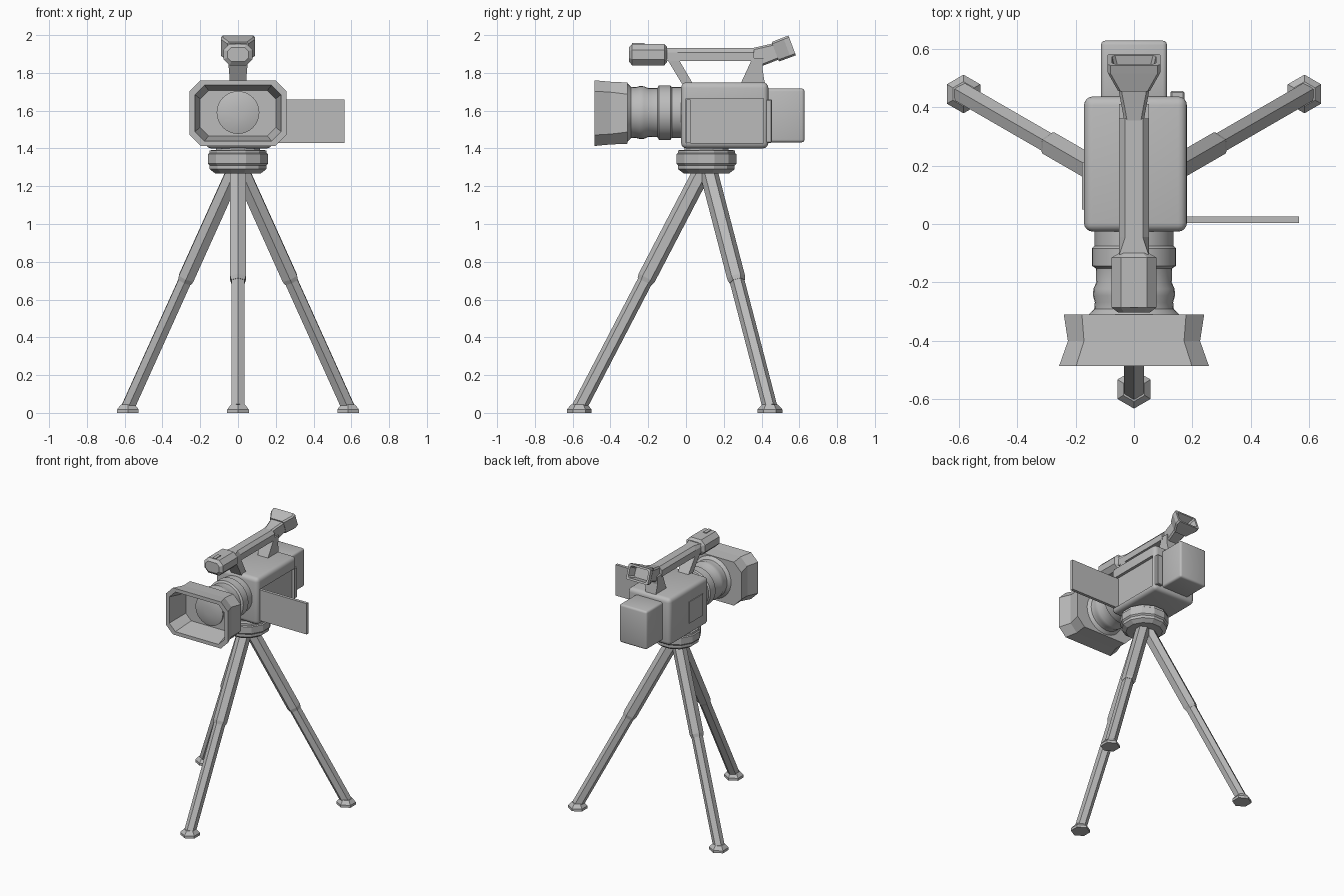
import bpy, bmesh, math
from mathutils import Vector

if "Cube" in bpy.data.objects:
    bpy.data.objects.remove(bpy.data.objects["Cube"])

grey = bpy.data.materials.new("grey")
grey.diffuse_color = (0.5, 0.5, 0.5, 1)
grey.use_nodes = True
grey.node_tree.nodes["Principled BSDF"].inputs["Base Color"].default_value = grey.diffuse_color


def finish(name, bm, smooth=False):
    bmesh.ops.recalc_face_normals(bm, faces=bm.faces)
    me = bpy.data.meshes.new(name)
    bm.to_mesh(me)
    bm.free()
    me.materials.append(grey)
    ob = bpy.data.objects.new(name, me)
    bpy.context.collection.objects.link(ob)
    if smooth:
        bpy.ops.object.select_all(action='DESELECT')
        ob.select_set(True)
        bpy.context.view_layer.objects.active = ob
        bpy.ops.object.shade_smooth_by_angle(angle=math.radians(35))
    return ob


def loft(name, rings, smooth=False):
    """Skin a list of equal-length point rings and cap both ends."""
    bm = bmesh.new()
    vs = [[bm.verts.new(p) for p in r] for r in rings]
    n = len(rings[0])
    for a, b in zip(vs, vs[1:]):
        for i in range(n):
            j = (i + 1) % n
            bm.faces.new((a[i], a[j], b[j], b[i]))
    bm.faces.new(vs[0])
    bm.faces.new(vs[-1])
    return finish(name, bm, smooth)


def ring(c, u, v, r, n, off=0.0):
    c, u, v = Vector(c), Vector(u), Vector(v)
    return [c + (u * math.cos(off + 2 * math.pi * i / n) + v * math.sin(off + 2 * math.pi * i / n)) * r
            for i in range(n)]


def octagon(y, w, h, c, zc):
    """Chamfered rectangle in the xz plane."""
    pts = [(w, h - c), (w - c, h), (c - w, h), (-w, h - c), (-w, c - h), (c - w, -h), (w - c, -h), (w, c - h)]
    return [Vector((x, y, zc + z)) for x, z in pts]


def box(name, x, y, z, bevel=0.0, seg=1):
    bm = bmesh.new()
    bmesh.ops.create_cube(bm, size=1)
    for v in bm.verts:
        v.co = [lo + (c + 0.5) * (hi - lo) for c, (lo, hi) in zip(v.co, (x, y, z))]
    if bevel:
        bmesh.ops.bevel(bm, geom=bm.edges[:], offset=bevel, segments=seg, affect='EDGES', profile=0.5)
    return finish(name, bm, seg > 1)


X, Y, Z = Vector((1, 0, 0)), Vector((0, 1, 0)), Vector((0, 0, 1))
HEAD_Y = 0.108

# Tripod head
loft("tripod_head", [ring((0, HEAD_Y, z), X, Y, r, 12, math.radians(15)) for r, z in
                     [(0.125, 1.268), (0.155, 1.29), (0.155, 1.31), (0.165, 1.32), (0.165, 1.37),
                      (0.157, 1.375), (0.157, 1.39), (0.12, 1.392), (0.12, 1.41)]])

# Telescopic legs with hexagonal feet
for k, ang in enumerate((-90, 30, 150)):
    out = Vector((math.cos(math.radians(ang)), math.sin(math.radians(ang)), 0))
    side = Z.cross(out)

    def on_axis(z):
        return Vector((0, HEAD_Y, z)) + out * (0.673 - 0.521 * (z - 0.03))

    axis = (on_axis(1) - on_axis(0)).normalized()
    tilt = side.cross(axis)
    loft(f"lower_leg_{k}", [ring(on_axis(z), tilt, side, 0.0395, 6) for z in (0.03, 0.74)])
    loft(f"upper_leg_{k}", [ring(on_axis(z), tilt, side, r, 6)
                            for z, r in ((0.695, 0.042), (0.715, 0.048), (1.3, 0.048))])
    base = Vector((0, HEAD_Y, 0)) + out * 0.673
    loft(f"foot_{k}", [ring(base + Z * z, out, side, r, 6)
                       for z, r in ((0, 0.066), (0.018, 0.066), (0.045, 0.042))])

# Camera body with a recess for the screen
body = box("camera_body", (-0.171, 0.181), (-0.026, 0.436), (1.4, 1.75), 0.03, 4)
cutter = box("screen_recess_cutter", (0.16, 0.25), (0.0, 0.41), (1.43, 1.665))
cutter.hide_render = True
cutter.hide_viewport = True
cut = body.modifiers.new("screen_recess", 'BOOLEAN')
cut.object = cutter
cut.operation = 'DIFFERENCE'
cut.solver = 'EXACT'

# Parts fixed to the body
box("flip_screen", (0.155, 0.565), (0.003, 0.025), (1.43, 1.66))
box("side_plate", (-0.177, -0.165), (0.05, 0.21), (1.49, 1.65))
box("rear_latch", (0.125, 0.172), (0.42, 0.455), (1.43, 1.66), 0.005)
box("battery", (-0.113, 0.113), (0.42, 0.627), (1.432, 1.717), 0.015, 3)

# Lens barrel
LZ = 1.59
loft("lens_barrel", [ring((0, y, LZ), X, Z, r, 32) for y, r in
                     [(0.0, 0.135), (-0.075, 0.135), (-0.083, 0.144), (-0.143, 0.144), (-0.152, 0.13),
                      (-0.2, 0.129), (-0.222, 0.139), (-0.245, 0.14), (-0.268, 0.134), (-0.29, 0.136),
                      (-0.312, 0.157)]], True)
loft("lens_glass", [ring((0, y, LZ), X, Z, r, 32) for y, r in
                    [(-0.315, 0.113), (-0.34, 0.113), (-0.35, 0.08), (-0.355, 0.03)]], True)

# Lens hood, a hollow octagonal shell
loft("lens_hood", [octagon(y, w, h, c, 1.587) for y, w, h, c in
                   [(-0.31, 0.24, 0.162, 0.062), (-0.4, 0.226, 0.166, 0.055), (-0.485, 0.256, 0.174, 0.058),
                    (-0.485, 0.228, 0.148, 0.05), (-0.33, 0.2, 0.12, 0.045)]])

# Microphone block at the front of the handle
loft("microphone", [octagon(y, w, h, c, 1.897) for y, w, h, c in
                    [(-0.302, 0.055, 0.038, 0.02), (-0.285, 0.077, 0.057, 0.032),
                     (-0.115, 0.077, 0.057, 0.032), (-0.1, 0.052, 0.04, 0.02)]])
box("microphone_slot", (-0.013, 0.013), (-0.285, -0.22), (1.95, 1.959))


# Handle bar with a narrower top face
def bar(y, top, z0=1.862, z1=1.908, z2=1.932):
    return [Vector(p) for p in ((-0.052, y, z0), (0.052, y, z0), (0.052, y, z1),
                                (top, y, z2), (-top, y, z2), (-0.052, y, z1))]


loft("handle_bar", [bar(-0.105, 0.05), bar(-0.045, 0.03), bar(0.36, 0.03)])


# Handle struts: (y front, y back, z, half width) from bottom to top
def strut(name, levels):
    loft(name, [[Vector((-w, a, z)), Vector((w, a, z)), Vector((w, b, z)), Vector((-w, b, z))]
                for a, b, z, w in levels])


strut("front_strut", [(-0.02, 0.038, 1.74, 0.042), (-0.095, -0.035, 1.865, 0.052)])
strut("rear_strut", [(0.288, 0.418, 1.74, 0.042), (0.325, 0.405, 1.82, 0.048), (0.352, 0.41, 1.88, 0.052)])

# Viewfinder arm and hollow eyecup on a tilted axis
d = Vector((0, 0.936, 0.351))
up = Vector((0, -0.351, 0.936))
start = Vector((0, 0.473, 1.912))


def frame(t, w, h, c=0.01):
    return [start + d * t + X * p.x + up * p.z for p in octagon(0, w, h, c, 0)]


def arm_start(y, w, z0, z1):
    return [Vector((p.x, y, p.z)) for p in octagon(y, w, (z1 - z0) / 2, 0.01, (z0 + z1) / 2)]


loft("viewfinder_arm", [arm_start(0.345, 0.032, 1.862, 1.93), arm_start(0.4, 0.042, 1.835, 1.942),
                        frame(0.01, 0.055, 0.045)])
loft("eyecup", [frame(0, 0.056, 0.055), frame(0.065, 0.09, 0.056), frame(0.095, 0.09, 0.056),
                frame(0.095, 0.075, 0.042), frame(0.04, 0.062, 0.035)])
